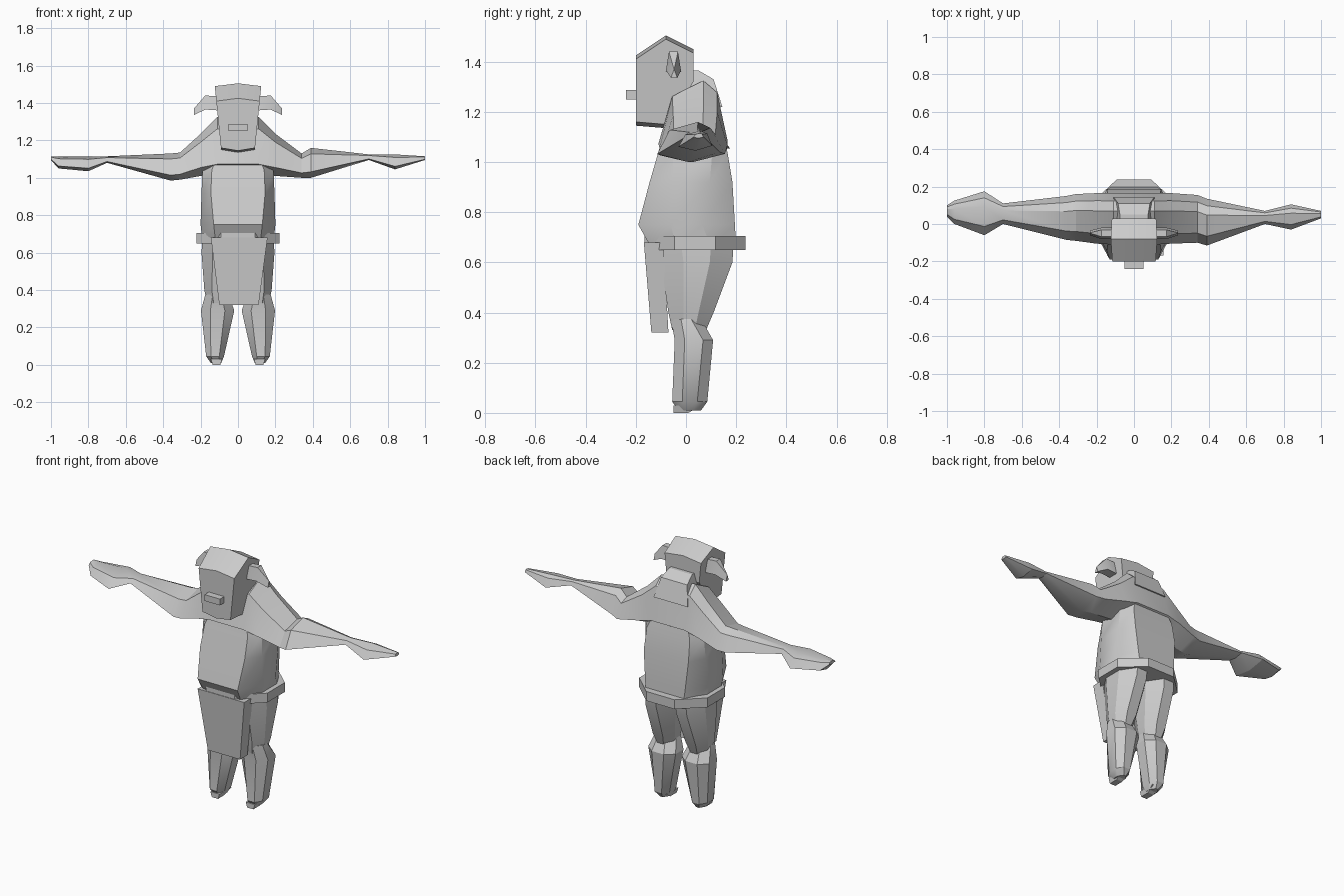
import bpy, bmesh, math

cube = bpy.data.objects.get("Cube")
if cube:
    bpy.data.objects.remove(cube, do_unlink=True)

grey = bpy.data.materials.new("stone_grey")
grey.use_nodes = True
COLOUR = (0.6, 0.6, 0.6, 1)
grey.diffuse_color = COLOUR
grey.node_tree.nodes["Principled BSDF"].inputs["Base Color"].default_value = COLOUR


def loft(name, rings, mirror=False, smooth=30):
    """Skin a closed solid through rings of equal point counts."""
    bm = bmesh.new()
    rows = [[bm.verts.new(p) for p in ring] for ring in rings]
    for a, b in zip(rows, rows[1:]):
        for i in range(len(a)):
            j = (i + 1) % len(a)
            bm.faces.new((a[i], a[j], b[j], b[i]))
    bm.faces.new(rows[0])
    bm.faces.new(rows[-1])
    bmesh.ops.recalc_face_normals(bm, faces=bm.faces)
    if mirror:
        for v in bm.verts:
            v.co.x *= -1
        bmesh.ops.reverse_faces(bm, faces=bm.faces)
    mesh = bpy.data.meshes.new(name)
    bm.to_mesh(mesh)
    bm.free()
    mesh.materials.append(grey)
    ob = bpy.data.objects.new(name, mesh)
    bpy.context.collection.objects.link(ob)
    bpy.ops.object.select_all(action='DESELECT')
    ob.select_set(True)
    bpy.context.view_layer.objects.active = ob
    bpy.ops.object.shade_smooth_by_angle(angle=math.radians(smooth))
    return ob


def slab(z, x0, x1, y0, y1, cx=0.0, cy=0.0):
    """Horizontal rectangle, corners cut by cx and cy when given."""
    if not cx:
        return [(x0, y0, z), (x1, y0, z), (x1, y1, z), (x0, y1, z)]
    return [(x0 + cx, y0, z), (x1 - cx, y0, z), (x1, y0 + cy, z), (x1, y1 - cy, z),
            (x1 - cx, y1, z), (x0 + cx, y1, z), (x0, y1 - cy, z), (x0, y0 + cy, z)]


def limb(x, y0, y1, z0, z1):
    """Upright arm section: low front edge, ridge towards the back."""
    w, h = y1 - y0, z1 - z0
    return [(x, y0, z0 + .2 * h), (x, y0 + .5 * w, z0), (x, y1, z0 + .25 * h),
            (x, y1 - .15 * w, z1 - .15 * h), (x, y1 - .35 * w, z1),
            (x, y0 + .2 * w, z1 - .2 * h)]


# Trunk with a sagging belly
loft("torso", [
    slab(.66, -.19, .19, -.14, .20, .07, .10),
    slab(.75, -.20, .20, -.19, .195, .07, .13),
    slab(.92, -.195, .195, -.145, .185, .05, .09),
    slab(1.04, -.19, .19, -.11, .165, .05, .06),
    slab(1.15, -.15, .15, -.08, .14, .05, .06)])

# Chest, shoulders and both outstretched arms as one span
loft("shoulders_and_arms", [limb(*r) for r in (
    (-1, .04, .10, 1.095, 1.115), (-.96, .0, .125, 1.05, 1.115),
    (-.80, -.06, .175, 1.035, 1.115), (-.70, .0, .11, 1.08, 1.115),
    (-.36, -.085, .15, .985, 1.13), (-.31, -.09, .16, .99, 1.135),
    (-.20, -.105, .165, 1.01, 1.235), (-.11, -.11, .165, 1.01, 1.325),
    (.11, -.11, .165, 1.01, 1.325), (.20, -.105, .165, 1.01, 1.235),
    (.34, -.10, .155, 1.0, 1.13), (.39, -.115, .135, 1.0, 1.16),
    (.70, .0, .07, 1.095, 1.125), (.84, -.03, .105, 1.045, 1.125),
    (1, .03, .07, 1.095, 1.115))])

loft("neck", [slab(1.22, -.11, .11, -.06, .145),
              slab(1.33, -.085, .085, -.03, .11),
              slab(1.365, -.075, .075, -.03, .05)])

# Head: side profile lofted across the width, narrowing to the chin
PROFILE = [(-.2, 1.16), (-.2, 1.41), (-.08, 1.49), (.03, 1.435), (.03, 1.32), (-.08, 1.15)]


def head_section(s):
    rise = .015 * (1 - abs(s))
    return [(s * (.09 + .03 * (z - 1.15) / .3), y,
             z + (rise if z > 1.4 else -rise if z < 1.2 else 0)) for y, z in PROFILE]


loft("head", [head_section(s) for s in (-1, 0, 1)])
loft("snout", [slab(1.25, -.05, .05, -.24, -.18), slab(1.287, -.05, .05, -.24, -.18)])

# Drooping horns
for side in ("left", "right"):
    loft(side + "_horn", [
        [(x, y0, z0), (x, y1, z0), (x, y1 - .012, z1), (x, y0 + .012, z1)]
        for x, y0, y1, z0, z1 in ((.10, -.08, -.02, 1.36, 1.435),
                                  (.175, -.08, -.02, 1.365, 1.44),
                                  (.236, -.06, -.035, 1.335, 1.37))], side == "right")

# Belt and hanging cloth
loft("belt", [slab(z, -.222, .222, -.165, .238, .13, .12) for z in (.65, .705)])
loft("loincloth", [slab(.32, -.10, .11, -.138, -.07), slab(.68, -.145, .158, -.168, -.09)])

# Legs: tapering thighs over heavier shins
for side in ("left", "right"):
    flip = side == "right"
    loft(side + "_thigh", [
        slab(.33, .055, .165, -.055, .08, .035, .045),
        slab(.40, .035, .18, -.07, .11, .04, .06),
        slab(.60, .005, .195, -.10, .185, .06, .09),
        slab(.68, .0, .19, -.11, .19, .06, .09)], flip)
    loft(side + "_shin", [
        slab(.01, .09, .145, -.03, .06, .02, .03),
        slab(.045, .075, .17, -.055, .085, .025, .04),
        slab(.29, .02, .198, -.045, .108, .05, .04),
        slab(.375, .05, .175, -.06, .06, .04, .04)], flip)
    loft(side + "_sole", [slab(0, .095, .135, -.05, .01), slab(.03, .085, .145, -.05, .06)], flip)
